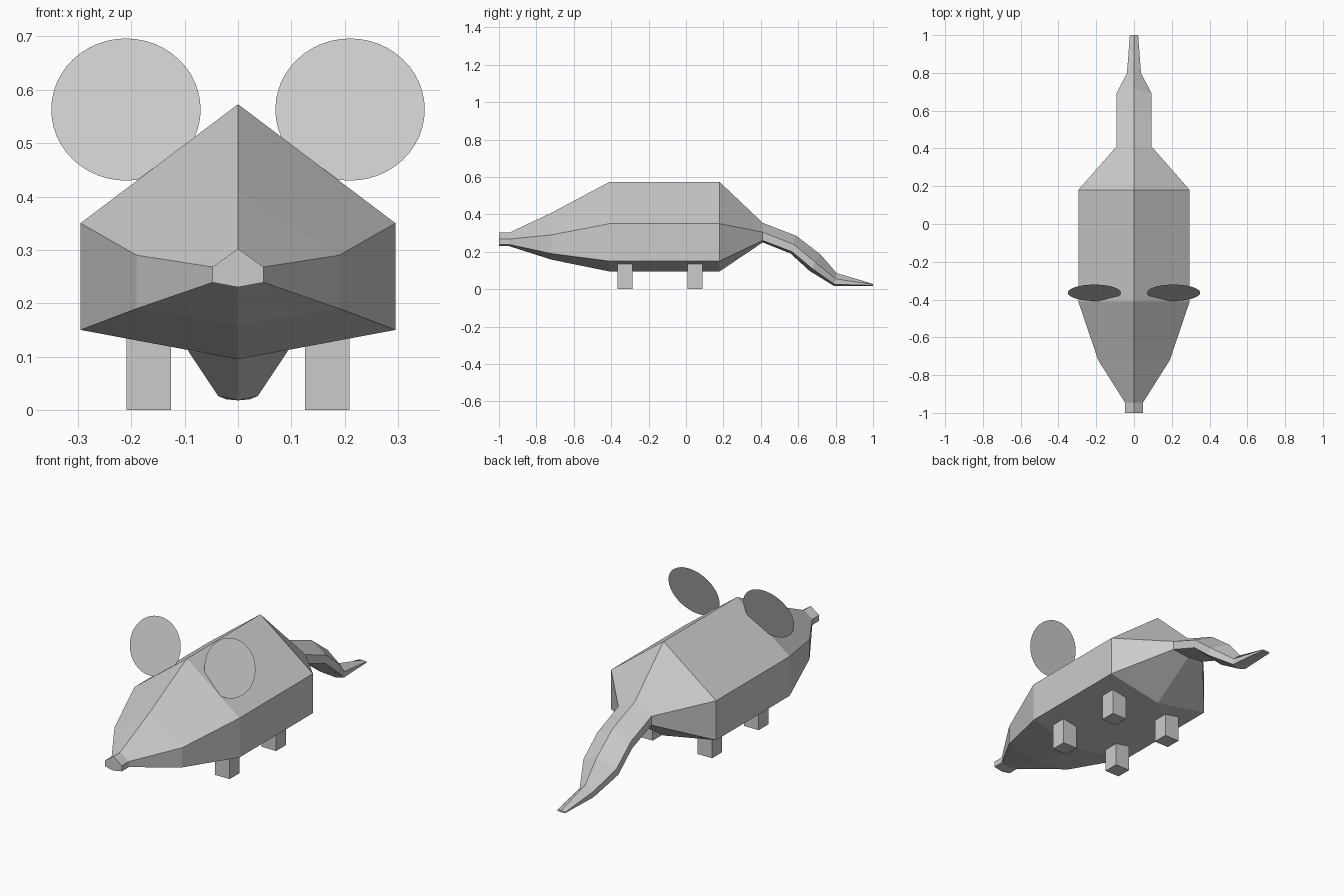
import bpy, bmesh
from math import radians, pi, cos, sin

if "Cube" in bpy.data.objects:
    bpy.data.objects.remove(bpy.data.objects["Cube"])


def finish(name, bm):
    bmesh.ops.recalc_face_normals(bm, faces=bm.faces)
    mesh = bpy.data.meshes.new(name)
    bm.to_mesh(mesh)
    bm.free()
    ob = bpy.data.objects.new(name, mesh)
    bpy.context.collection.objects.link(ob)
    return ob


# Body: six-sided sections lofted from nose to tail tip
# (y top, y middle, y bottom, half width, z ridge, z upper side, z lower side, z belly)
sections = [
    (-1.00, -1.00, -1.00, .048, .302, .268, .239, .230),
    (-0.945, -0.945, -0.945, .048, .302, .268, .239, .230),
    (-0.72, -0.72, -0.72, .190, .408, .290, .190, .158),
    (-0.41, -0.41, -0.41, .295, .573, .350, .150, .095),
    (0.18, 0.18, 0.18, .295, .573, .350, .150, .095),
    (0.41, 0.41, 0.41, .093, .355, .305, .260, .250),
    (0.59, 0.575, 0.56, .093, .285, .240, .200, .190),
    (0.72, 0.69, 0.66, .093, .185, .145, .110, .098),
    (0.805, 0.80, 0.79, .037, .086, .055, .026, .018),
    (1.00, 1.00, 1.00, .022, .028, .025, .020, .018),
]
bm = bmesh.new()
rings = []
for yt, ym, yb, w, zt, zu, zl, zb in sections:
    yl = (ym + yb) / 2
    ring = [(0, yt, zt), (w, ym, zu), (w, yl, zl),
            (0, yb, zb), (-w, yl, zl), (-w, ym, zu)]
    rings.append([bm.verts.new(p) for p in ring])
for a, b in zip(rings, rings[1:]):
    for i in range(6):
        j = (i + 1) % 6
        bm.faces.new((a[i], a[j], b[j], b[i]))
bm.faces.new(rings[0])
bm.faces.new(rings[-1])
finish("body_and_tail", bm)

# Ears: thin flat discs leaning back
for side, label in ((-1, "left"), (1, "right")):
    bm = bmesh.new()
    tilt, r = radians(18), .14
    ring = []
    for k in range(48):
        t = 2 * pi * k / 48
        ring.append(bm.verts.new((side * .21 + r * cos(t),
                                  -.364 + r * sin(t) * sin(tilt),
                                  .563 + r * sin(t) * cos(tilt))))
    bm.faces.new(ring)
    bm.normal_update()
    finish(label + "_ear", bm)

# Legs: four short square posts
for side, label in ((-1, "left"), (1, "right")):
    for y, pos in ((-.325, "front"), (.048, "back")):
        bm = bmesh.new()
        bmesh.ops.create_cube(bm, size=1)
        for v in bm.verts:
            v.co = (side * .167 + v.co.x * .083, y + v.co.y * .08, .075 + v.co.z * .15)
        finish(f"{pos}_{label}_leg", bm)
